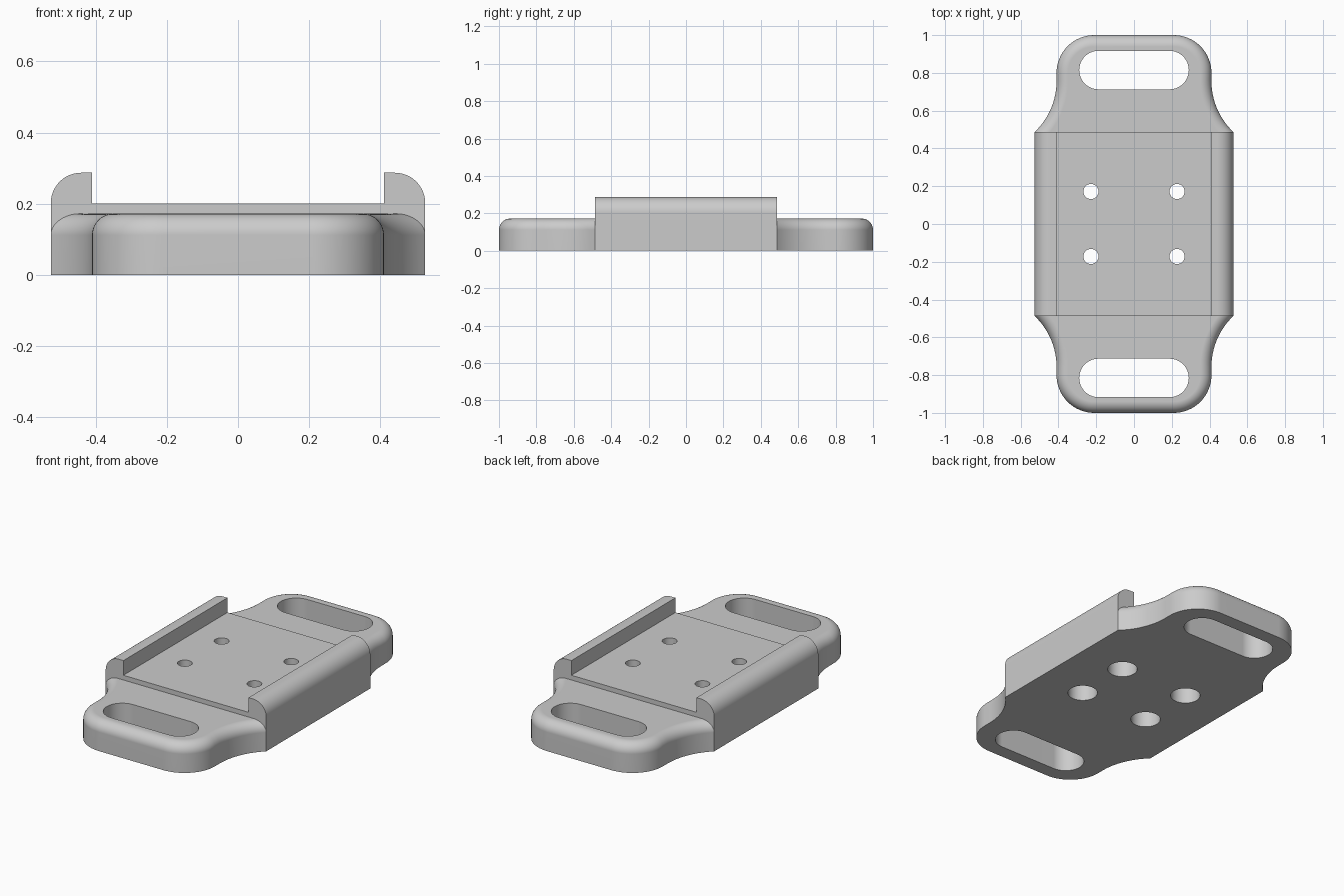
import bpy, bmesh
from math import sin, cos, pi, asin, sqrt

cube = bpy.data.objects.get("Cube")
if cube:
    bpy.data.objects.remove(cube)

grey = bpy.data.materials.new("light grey")
grey.use_nodes = True
colour = (0.6, 0.6, 0.6, 1)
grey.diffuse_color = colour
grey.node_tree.nodes["Principled BSDF"].inputs["Base Color"].default_value = colour

BLOCK_X, BLOCK_Y = 0.526, 0.487      # half sizes of the centre block
FLOOR_Z, RAIL_Z, RAIL_IN, RAIL_R = 0.2, 0.287, 0.41, 0.085
PAD_X, PAD_Z, CORNER, FILLET = 0.41, 0.172, 0.2, 0.06
FLARE_DX, FLARE_DY = BLOCK_X - PAD_X, 0.27
FLARE_R = (FLARE_DX ** 2 + FLARE_DY ** 2) / (2 * FLARE_DX)


def arc(cx, cy, r, a0, a1, n):
    return [(cx + r * cos(a0 + (a1 - a0) * i / n),
             cy + r * sin(a0 + (a1 - a0) * i / n)) for i in range(n + 1)]


def loft(name, rings):
    """Closed solid through matching rings of points."""
    bm = bmesh.new()
    loops = [[bm.verts.new(p) for p in ring] for ring in rings]
    for a, b in zip(loops, loops[1:]):
        for i in range(len(a)):
            j = (i + 1) % len(a)
            bm.faces.new((a[i], a[j], b[j], b[i]))
    bm.faces.new(loops[0])
    bm.faces.new(loops[-1])
    bmesh.ops.recalc_face_normals(bm, faces=bm.faces)
    mesh = bpy.data.meshes.new(name)
    bm.to_mesh(mesh)
    bm.free()
    mesh.materials.append(grey)
    obj = bpy.data.objects.new(name, mesh)
    bpy.context.collection.objects.link(obj)
    return obj


def prism(name, outline, z0, z1):
    return loft(name, [[(x, y, z) for x, y in outline] for z in (z0, z1)])


def pad_outline(inset):
    """Strap end outline: flared root, straight side, rounded corner."""
    cx, r = PAD_X + FLARE_R, FLARE_R + inset
    flare = arc(cx, BLOCK_Y + FLARE_DY, r, pi + asin(FLARE_DY / r), pi, 16)
    corner = arc(PAD_X - CORNER, 1 - CORNER, CORNER - inset, 0, pi / 2, 16)
    half = flare + corner
    return half + [(-x, y) for x, y in reversed(half)]


def combine(target, tool, operation):
    mod = target.modifiers.new(operation.title(), 'BOOLEAN')
    mod.operation, mod.solver, mod.object = operation, 'EXACT', tool
    bpy.context.view_layer.objects.active = target
    bpy.ops.object.modifier_apply(modifier=mod.name)
    bpy.data.objects.remove(tool)


# Centre block: channel profile with rounded rails, extruded along y
rail = arc(BLOCK_X - RAIL_R, RAIL_Z - RAIL_R, RAIL_R, 0, pi / 2, 12)
side = [(BLOCK_X, 0)] + rail + [(RAIL_IN, RAIL_Z), (RAIL_IN, FLOOR_Z)]
profile = side + [(-x, z) for x, z in reversed(side)]
plate = loft("mounting_plate", [[(x, y, z) for x, z in profile]
                                for y in (-BLOCK_Y, BLOCK_Y)])

# Strap ends with a filleted top edge and a long slot
for s in (-1, 1):
    steps = [(0, 0)] + [(FILLET * (1 - cos(a)), PAD_Z - FILLET * (1 - sin(a)))
                        for a in (pi / 2 * i / 10 for i in range(11))]
    pad = loft("strap_end", [[(x, s * y, z) for x, y in pad_outline(d)]
                             for d, z in steps])
    slot = (arc(0.188, s * 0.815, 0.102, -pi / 2, pi / 2, 20)
            + arc(-0.188, s * 0.815, 0.102, pi / 2, 3 * pi / 2, 20))
    combine(pad, prism("slot_cutter", slot, -0.1, 0.4), 'DIFFERENCE')
    combine(plate, pad, 'UNION')

# Four screw holes, counterbored from below
for x in (-0.228, 0.228):
    for y in (-0.172, 0.172):
        rings = [[(px, py, z) for px, py in arc(x, y, r, 0, 2 * pi, 32)[:-1]]
                 for r, z in ((0.082, -0.1), (0.082, 0.14), (0.04, 0.14), (0.04, 0.4))]
        combine(plate, loft("hole_cutter", rings), 'DIFFERENCE')

# Smooth curves, crisp edges
bpy.ops.object.select_all(action='DESELECT')
plate.select_set(True)
bpy.context.view_layer.objects.active = plate
bpy.ops.object.shade_smooth_by_angle(angle=pi / 7)
normals = plate.modifiers.new("Even normals", 'WEIGHTED_NORMAL')
normals.keep_sharp = True
